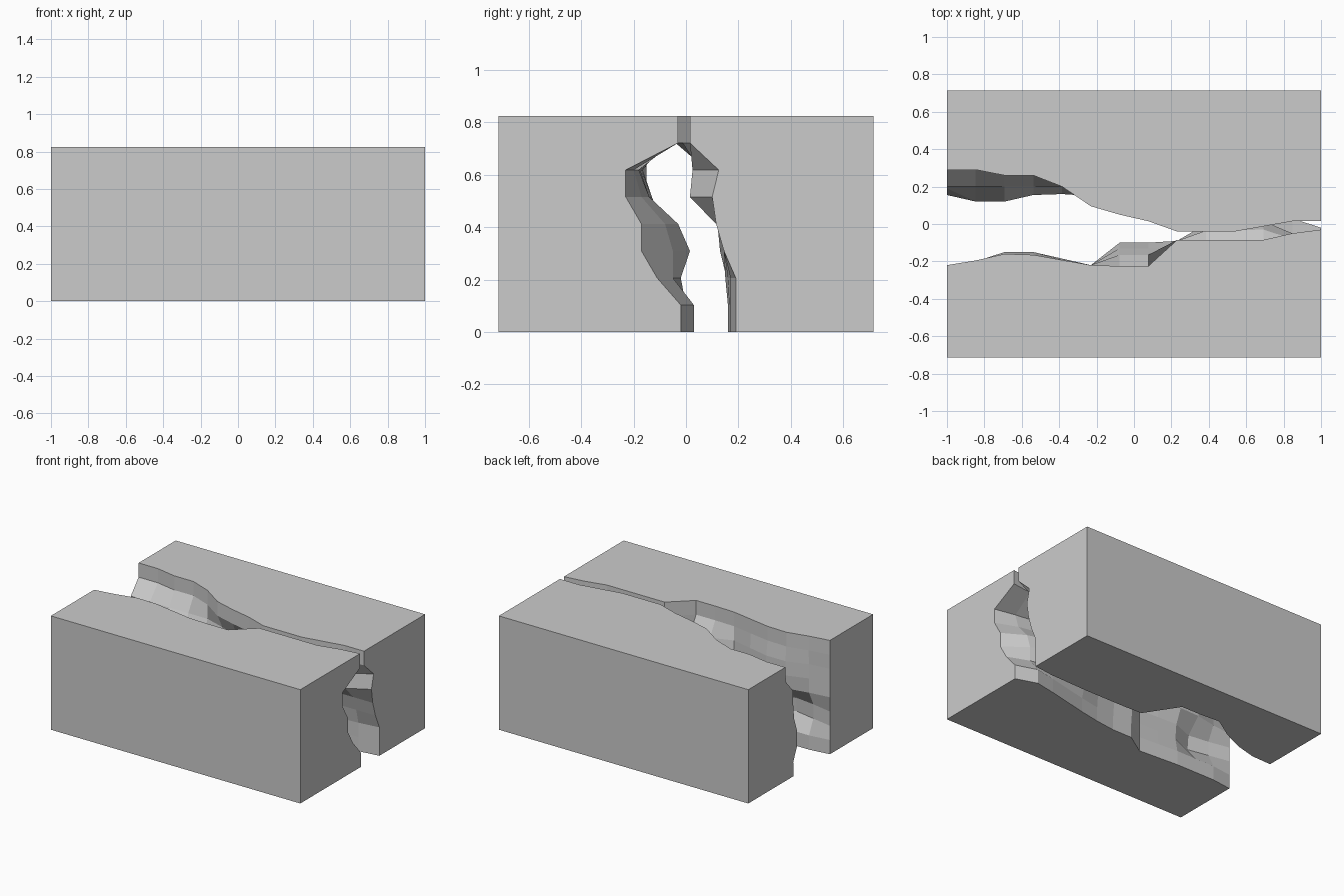
import bpy, bmesh

NX, NZ = 13, 8          # wall grid: columns along x, rows along z
HEIGHT, DEPTH = 0.825, 0.715

# Wall profiles (y from bottom to top) at key columns; columns between are blended
front_profiles = {
    0: [-.22] * 9,
    1: [-.2, -.2, -.25, -.25, -.2, -.2, -.2, -.195, -.195],
    2: [-.2, -.2, -.28, -.27, -.17, -.15, -.15, -.16, -.16],
    3: [-.2, -.2, -.22, -.21, -.165, -.15, -.15, -.165, -.165],
    5: [-.22] * 9,
    6: [-.12, -.12, -.11, -.1, -.1, -.13, -.165, -.225, -.225],
    7: [-.12, -.12, -.11, -.1, -.1, -.13, -.165, -.225, -.225],
    8: [-.1, -.1, -.09, -.09, -.09, -.13, -.165, -.085, -.085],
    9: [-.07, -.07, -.04, 0, -.035, -.14, -.17, -.085, -.085],
    11: [0, 0, -.02, .015, -.03, -.14, -.18, -.085, -.085],
    12: [.03, .03, -.05, -.05, -.08, -.17, -.2, -.05, -.05],
    13: [-.02, -.02, -.11, -.17, -.17, -.23, -.23, -.03, -.03],
}
back_profiles = {
    0: [.195, .2, .155, .155, .19, .2, .2, .29, .29],
    1: [.2, .2, .155, .13, .12, .2, .2, .29, .29],
    2: [.24, .24, .2, .16, .12, .12, .2, .26, .26],
    3: [.31, .31, .25, .18, .155, .155, .2, .26, .26],
    4: [.41, .4, .3, .2, .16, .16, .2, .2, .2],
    5: [.4, .4, .3, .2, .17, .15, .15, .095, .095],
    6: [.4, .38, .25, .2, .15, .12, .1, .05, .05],
    7: [.165, .165, .165, .16, .14, .1, .1, .015, .015],
    8: [.16, .16, .15, .15, .13, .1, .1, -.04, -.04],
    10: [.16, .16, .15, .145, .115, .08, .08, -.04, -.04],
    12: [.17, .17, .17, .145, .115, .015, .025, .015, .015],
    13: [.19, .19, .19, .145, .115, .1, .125, .015, .015],
}


def wall_y(profiles, i, k):
    lo = max(c for c in profiles if c <= i)
    hi = min(c for c in profiles if c >= i)
    t = (i - lo) / (hi - lo) if hi > lo else 0
    return profiles[lo][k] * (1 - t) + profiles[hi][k] * t


def rock_block(name, profiles, outer_y):
    bm = bmesh.new()
    # rugged canyon wall
    wall = [[bm.verts.new((-1 + 2 * i / NX, wall_y(profiles, i, k), HEIGHT * k / NZ))
             for k in range(NZ + 1)] for i in range(NX + 1)]
    for i in range(NX):
        for k in range(NZ):
            bm.faces.new((wall[i][k], wall[i + 1][k], wall[i + 1][k + 1], wall[i][k + 1]))
    # flat outer sides, ends, top and bottom
    lb, lt, rb, rt = [bm.verts.new((x, outer_y, z)) for x in (-1, 1) for z in (0, HEIGHT)]
    bm.faces.new((lb, rb, rt, lt))
    bm.faces.new(wall[0] + [lt, lb])
    bm.faces.new(wall[NX] + [rt, rb])
    bm.faces.new([col[0] for col in wall] + [rb, lb])
    bm.faces.new([col[NZ] for col in wall] + [rt, lt])
    bmesh.ops.recalc_face_normals(bm, faces=bm.faces)
    mesh = bpy.data.meshes.new(name)
    bm.to_mesh(mesh)
    bm.free()
    obj = bpy.data.objects.new(name, mesh)
    bpy.context.collection.objects.link(obj)
    return obj


# The two halves of the canyon
rock_block("front_canyon_wall", front_profiles, -DEPTH)
rock_block("back_canyon_wall", back_profiles, DEPTH)
